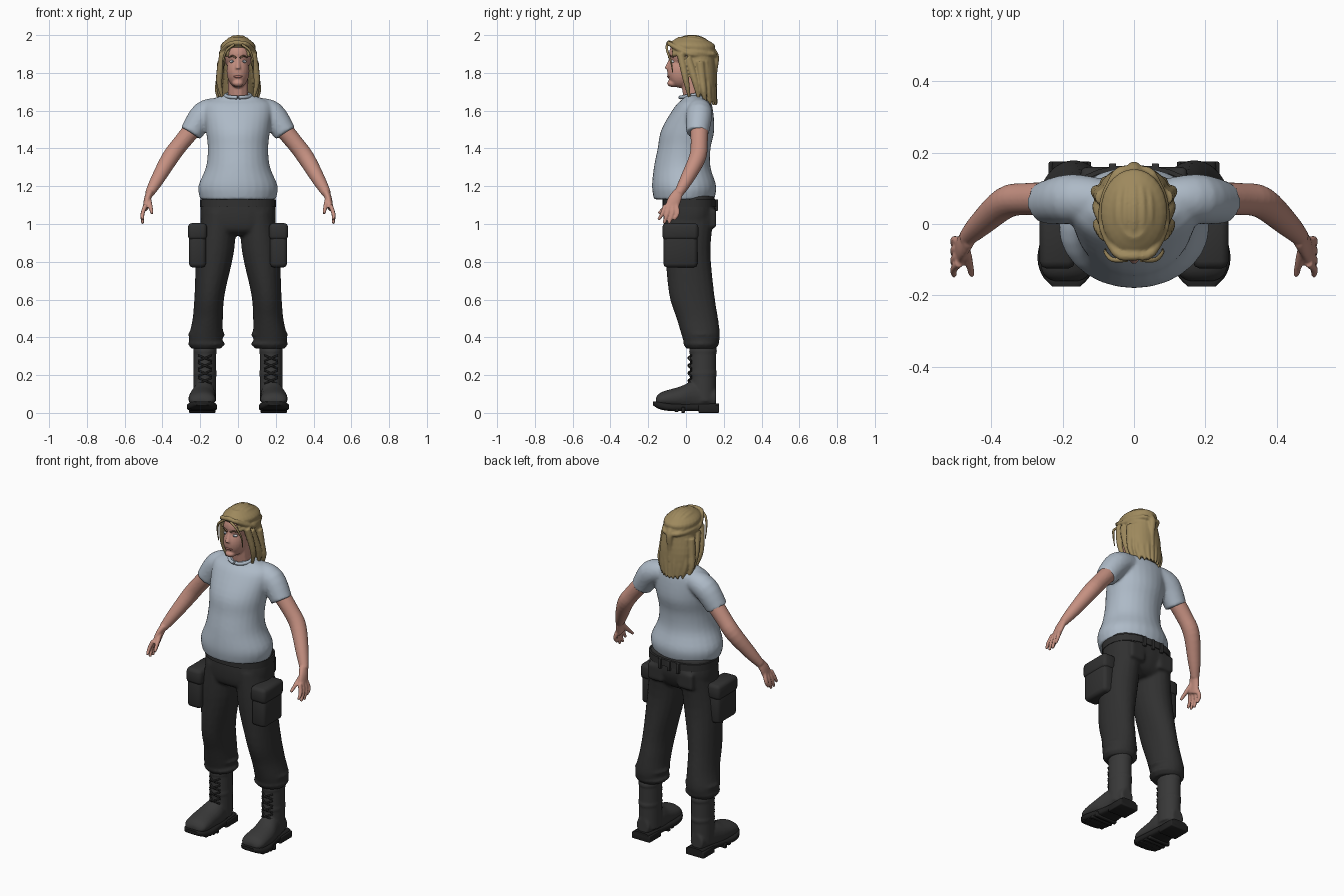
import bpy, bmesh
from math import sin, cos, pi, radians, copysign
from mathutils import Vector, Matrix

old = bpy.data.objects.get("Cube")
if old:
    bpy.data.objects.remove(old)

X, Y, Z = Vector((1, 0, 0)), Vector((0, 1, 0)), Vector((0, 0, 1))
LEVEL, UPRIGHT = (X, Y), (X, Z)      # fixed cross-section planes for tubes
SIDES = (("left", 1), ("right", -1))


def colour(name, red, green, blue):
    material = bpy.data.materials.new(name)
    material.use_nodes = True
    material.diffuse_color = (red, green, blue, 1)
    shader = material.node_tree.nodes["Principled BSDF"]
    shader.inputs["Base Color"].default_value = (red, green, blue, 1)
    shader.inputs["Roughness"].default_value = .8
    return material


skin = colour("skin", .56, .28, .22)
lip_red = colour("lip red", .42, .17, .14)
blond = colour("blond hair", .34, .25, .11)
brown = colour("brow brown", .16, .09, .05)
cotton = colour("pale blue cotton", .42, .49, .57)
cloth = colour("black cloth", .03, .03, .03)
leather = colour("dark leather", .04, .04, .04)
rubber = colour("black rubber", .015, .015, .015)
white = colour("eye white", .6, .6, .6)
grey = colour("iris grey", .1, .13, .16)


def spline(rings, steps=4):
    """Smooth curve through a few control rings, each position plus radii."""
    ends = [rings[0], *rings, rings[-1]]
    result = []
    for before, start, end, after in zip(ends, ends[1:], ends[2:], ends[3:]):
        for step in range(steps):
            t = step / steps
            ease = t * t * (3 - 2 * t)
            result.append([b + (c - a) / 2 * t * (1 - t) ** 2 + (c - b) * ease - (d - b) / 2 * t * t * (1 - t)
                           for a, b, c, d in zip(before, start, end, after)])
    return result + [list(rings[-1])]


def tube(bm, rings, plane=None, power=2, s=1, sides=20):
    """Skin a spline of (x, y, z, radius[, second radius]); s mirrors across x."""
    rings = spline(rings)
    points = [Vector((s * r[0], r[1], r[2])) for r in rings]
    run = points[-1] - points[0]
    hint = Y if abs(run.y) < .8 * run.length else X
    loops = []
    for i, centre in enumerate(points):
        if plane:
            u, v = plane
        else:
            along = (points[min(i + 1, len(points) - 1)] - points[max(i - 1, 0)]).normalized()
            v = (hint - along * hint.dot(along)).normalized()
            u = v.cross(along)
        loop = []
        for k in range(sides):
            angle = 2 * pi * k / sides
            a, b = (copysign(abs(w) ** (2 / power), w) for w in (cos(angle), sin(angle)))
            loop.append(bm.verts.new(centre + u * a * rings[i][3] + v * b * rings[i][-1]))
        loops.append(loop)
    for lower, upper in zip(loops, loops[1:]):
        for k in range(sides):
            j = (k + 1) % sides
            bm.faces.new((lower[k], lower[j], upper[j], upper[k]))
    bm.faces.new(loops[0])
    bm.faces.new(loops[-1])


def column(bm, rows, x=0, power=2, s=1):
    """Upright tube from rows of (height, depth, half width, half depth)."""
    tube(bm, [(x, y, z, rx, ry) for z, y, rx, ry in rows], LEVEL, power, s, 28)


def strand(bm, path, radius, tip=1, s=1):
    """Thin tube that tapers towards its end."""
    last = len(path) - 1
    tube(bm, [(*point, radius * (1 + (tip - 1) * (i / last) ** 2)) for i, point in enumerate(path)], s=s, sides=10)


def blob(bm, centre, radii, s=1):
    place = Matrix.LocRotScale(Vector((s * centre[0], *centre[1:])), None, Vector(radii))
    bmesh.ops.create_uvsphere(bm, u_segments=24, v_segments=16, radius=1, matrix=place)


def box(bm, centre, size, soft=.02, s=1):
    place = Matrix.LocRotScale(Vector((s * centre[0], *centre[1:])), None, Vector(size))
    made = bmesh.ops.create_cube(bm, size=1, matrix=place)
    edges = {edge for vert in made["verts"] for edge in vert.link_edges}
    bmesh.ops.bevel(bm, geom=list(edges), offset=soft, segments=2, profile=.5, affect='EDGES')


def finish(name, bm, material, voxel=0, relax=4):
    """Voxel parts are fused and relaxed, the others only shaded smooth."""
    bmesh.ops.recalc_face_normals(bm, faces=bm.faces)
    mesh = bpy.data.meshes.new(name)
    bm.to_mesh(mesh)
    bm.free()
    mesh.materials.append(material)
    mesh.polygons.foreach_set("use_smooth", [True] * len(mesh.polygons))
    part = bpy.data.objects.new(name, mesh)
    bpy.context.collection.objects.link(part)
    if voxel:
        fuse = part.modifiers.new("fuse", 'REMESH')
        fuse.mode, fuse.voxel_size, fuse.use_smooth_shade = 'VOXEL', voxel, True
        smooth = part.modifiers.new("relax", 'SMOOTH')
        smooth.factor, smooth.iterations = .5, relax
    else:
        bpy.context.view_layer.objects.active = part
        part.select_set(True)
        bpy.ops.object.shade_smooth_by_angle(angle=radians(50))
        part.select_set(False)


# Head: skull, jaw, chin, neck and nose
bm = bmesh.new()
blob(bm, (0, .01, 1.9), (.08, .1, .09))
blob(bm, (0, -.03, 1.81), (.06, .07, .09))
blob(bm, (0, -.07, 1.745), (.03, .03, .02))
strand(bm, [(0, .05, 1.6), (0, .02, 1.8)], .055)
strand(bm, [(0, -.1, 1.82), (0, -.08, 1.88)], .015, .5)
finish("head", bm, skin, .005)

# Eyes, brows and lips
for side, s in SIDES:
    bm = bmesh.new()
    blob(bm, (.03, -.07, 1.86), (.015, .013, .008), s)
    finish(f"{side}_eye", bm, white)
    bm = bmesh.new()
    blob(bm, (.03, -.08, 1.86), (.006, .005, .006), s)
    finish(f"{side}_iris", bm, grey)
    bm = bmesh.new()
    strand(bm, [(.01, -.09, 1.88), (.03, -.083, 1.89), (.05, -.067, 1.88)], .005, .5, s)
    finish(f"{side}_brow", bm, brown)
bm = bmesh.new()
blob(bm, (0, -.09, 1.78), (.025, .01, .007))
finish("lips", bm, lip_red)

# Hair: cap, combed strands, long back, tied tail and side locks
bm = bmesh.new()
column(bm, [(1.65, .12, .08, .04), (1.78, .09, .1, .07), (1.9, .05, .09, .1), (1.95, .03, .09, .12), (1.99, .02, .04, .06)])
for tilt in range(-75, 76, 15):
    a = radians(tilt)
    combed = [(.09 * sin(a) * sin(t), .03 - .12 * cos(t), 1.88 + .11 * cos(a) * sin(t))
              for t in map(radians, range(35, 170, 25))]
    strand(bm, combed, .013)
for k in range(-4, 5):
    x, y = .024 * k, .15 - .0035 * k * k
    strand(bm, [(x * .9, y - .02, 1.86), (x, y - .01, 1.77), (x * 1.1, y, 1.7), (x * .9, y + .01, 1.63)], .023, .3)
strand(bm, [(0, .14, 1.91), (0, .155, 1.88), (0, .15, 1.8), (0, .16, 1.73)], .023, .3)
for side, s in SIDES:
    strand(bm, [(0, -.09, 1.96), (.05, -.08, 1.95), (.09, .02, 1.9), (.05, .14, 1.9), (0, .15, 1.89)], .013, s=s)
    strand(bm, [(.08, -.03, 1.9), (.1, 0, 1.76), (.08, .02, 1.66)], .02, .3, s)
    strand(bm, [(.08, .01, 1.88), (.1, .05, 1.75), (.09, .07, 1.65)], .022, .3, s)
finish("hair", bm, blond, .005, 2)
bm = bmesh.new()
for side, s in SIDES:
    strand(bm, [(.02, -.1, 1.95), (.06, -.1, 1.92), (.08, -.08, 1.86), (.08, -.07, 1.8)], .007, .3, s)
finish("loose_strands", bm, blond)

# Shirt with sleeves and collar
bm = bmesh.new()
column(bm, [(1.13, -.01, .2, .16), (1.2, -.01, .21, .17), (1.3, -.02, .17, .15), (1.4, -.01, .16, .14), (1.5, .01, .17, .14),
            (1.62, .04, .18, .1), (1.66, .05, .14, .07), (1.68, .04, .08, .06)])
for side, s in SIDES:
    tube(bm, [(.1, .07, 1.61, .06), (.18, .07, 1.58, .07), (.25, .06, 1.48, .06)], s=s)
finish("shirt", bm, cotton, .009)
bm = bmesh.new()
turn = [2 * pi * k / 24 for k in range(25)]
strand(bm, [(.066 * cos(a), .03 + .06 * sin(a), 1.68 + .01 * sin(a)) for a in turn], .01)
finish("collar", bm, cotton)

# Arms, palms, fingers and thumbs
for side, s in SIDES:
    bm = bmesh.new()
    tube(bm, [(.2, .07, 1.55, .05), (.3, .07, 1.43, .045), (.36, .06, 1.35, .045), (.43, 0, 1.23, .035), (.47, -.04, 1.16, .024)], s=s)
    tube(bm, [(.465, -.04, 1.17, .02, .026), (.48, -.06, 1.13, .018, .035), (.49, -.08, 1.08, .014, .036)], s=s)
    for k in range(4):
        fan = k - 1.5
        tip = -.105 + .027 * fan
        strand(bm, [(.49, -.08 + .02 * fan, 1.1), (.505, tip + .02, 1.055), (.505, tip, 1 + .01 * fan * fan)], .012, .7, s)
    strand(bm, [(.475, -.06, 1.14), (.465, -.1, 1.1), (.455, -.145, 1.055)], .014, .6, s)
    finish(f"{side}_arm", bm, skin, .005)

# Trousers: hips, legs, gathered cuffs and seat pockets
bm = bmesh.new()
column(bm, [(1.15, .02, .19, .13), (1.05, .02, .2, .14), (.97, .01, .18, .12), (.94, .01, .1, .08)], power=2.4)
for side, s in SIDES:
    tube(bm, [(.1, .02, 1.06, .09, .13), (.12, .01, .86, .1, .12), (.15, .03, .63, .08, .12), (.16, .06, .5, .08, .11),
              (.17, .08, .4, .09, .1), (.17, .08, .34, .08, .08)], LEVEL, s=s)
    for z in (.365, .415):
        blob(bm, (.167, .08, z), (.098, .096, .026), s)
    box(bm, (.1, .14, 1.03), (.1, .04, .1), .01, s)
finish("trousers", bm, cloth, .009)
bm = bmesh.new()
column(bm, [(1.09, .02, .2, .145), (1.13, .02, .2, .145)], power=2.4)
for x in (-.06, 0, .06):
    box(bm, (x, .16, 1.1), (.02, .02, .06), .003)
finish("belt", bm, cloth)

# Cargo pockets with flaps
for side, s in SIDES:
    bm = bmesh.new()
    box(bm, (.215, -.03, .87), (.09, .18, .2), s=s)
    box(bm, (.215, -.03, .96), (.1, .19, .09), s=s)
    finish(f"{side}_cargo_pocket", bm, cloth)

# Boots, soles and laces
for side, s in SIDES:
    bm = bmesh.new()
    column(bm, [(.06, .09, .06, .07), (.37, .09, .06, .07)], .175, s=s)
    for z in (.2, .32):
        column(bm, [(z, .09, .062, .074), (z + .015, .09, .062, .074)], .175, s=s)
    tube(bm, [(.19, -.16, .06, .04, .02), (.19, -.13, .07, .07, .04), (.19, -.03, .08, .07, .06),
              (.18, .05, .09, .06, .08), (.18, .16, .08, .04, .05)], UPRIGHT, s=s)
    finish(f"{side}_boot", bm, leather, .007, 3)
    bm = bmesh.new()
    tube(bm, [(.19, -.175, .05, .04, .01), (.19, -.14, .04, .07, .02), (.19, -.08, .03, .08, .02),
              (.18, .04, .03, .06, .02), (.18, .175, .03, .05, .02)], UPRIGHT, 4, s)
    box(bm, (.18, .12, .02), (.12, .11, .04), .005, s)
    for k in range(4):
        box(bm, (.19, -.12 + .035 * k, .03 - .005 * k), (.14, .02, .03), .004, s)
    finish(f"{side}_sole", bm, rubber)
    bm = bmesh.new()
    for k in range(4):
        z = .17 + .04 * k
        for rise in (-.015, .015):
            strand(bm, [(.14, .03, z - rise), (.175, .012, z), (.21, .03, z + rise)], .005, s=s)
    finish(f"{side}_laces", bm, rubber)
